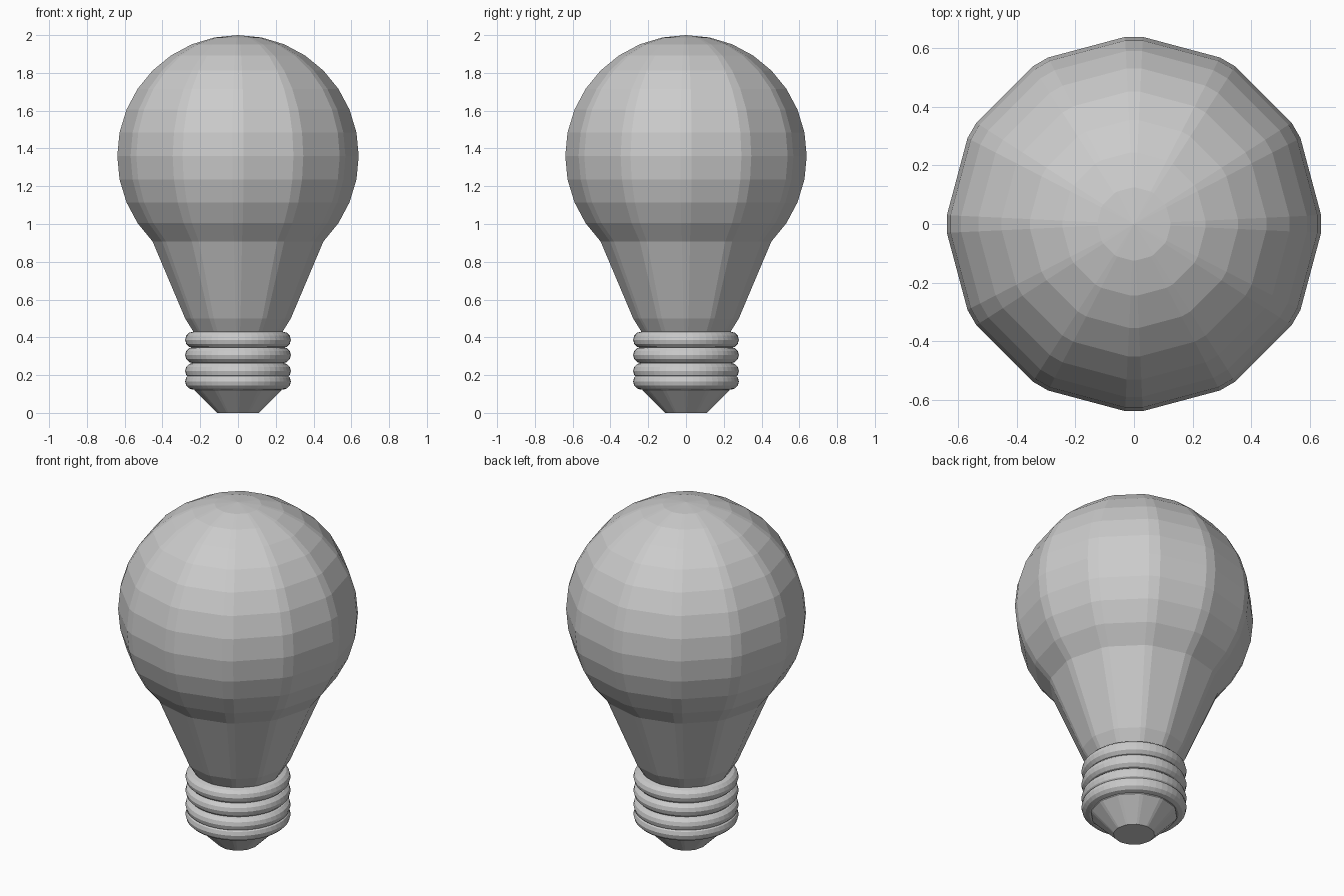
import bpy, bmesh, math

if "Cube" in bpy.data.objects:
    bpy.data.objects.remove(bpy.data.objects["Cube"])

# Twelve sides with narrow chamfered corners
CHAMFER = math.radians(2.7)
ANGLES = [math.radians(30 * i) + s * CHAMFER for i in range(12) for s in (-1, 1)]


def lathe(name, profile, angles):
    """Revolve (radius, z) points, top to bottom; a zero radius makes a pole."""
    bm = bmesh.new()
    rings = []
    for r, z in profile:
        if r == 0:
            rings.append([bm.verts.new((0, 0, z))] * len(angles))
        else:
            rings.append([bm.verts.new((r * math.cos(a), r * math.sin(a), z)) for a in angles])
    for top, low in zip(rings, rings[1:]):
        for i in range(len(angles)):
            j = (i + 1) % len(angles)
            corners = list(dict.fromkeys((top[i], low[i], low[j], top[j])))
            bm.faces.new(corners)
    bmesh.ops.recalc_face_normals(bm, faces=bm.faces)
    mesh = bpy.data.meshes.new(name)
    bm.to_mesh(mesh)
    bm.free()
    obj = bpy.data.objects.new(name, mesh)
    bpy.context.collection.objects.link(obj)
    return obj


# Glass: faceted sphere running into a tapered neck
R, CENTRE = 0.64, 1.36
profile = [(0, CENTRE + R)]
for k in range(1, 13):
    t = k * math.pi / 16
    profile.append((R * math.sin(t), CENTRE + R * math.cos(t)))
profile += [(0.28, 0.5), (0.23, 0.42), (0, 0.42)]
lathe("glass_bulb", profile, ANGLES)

# Contact tip: core hidden by the threads, then a cone with a flat end
lathe("contact_tip", [(0, 0.42), (0.225, 0.42), (0.23, 0.12), (0.11, 0), (0, 0)], ANGLES)

# Screw base: stacked rings
for i, z in enumerate((0.387, 0.306, 0.222, 0.166)):
    bpy.ops.mesh.primitive_torus_add(location=(0, 0, z), major_radius=0.237, minor_radius=0.043,
                                     major_segments=48, minor_segments=12)
    bpy.context.object.name = f"thread_ring_{i + 1}"
